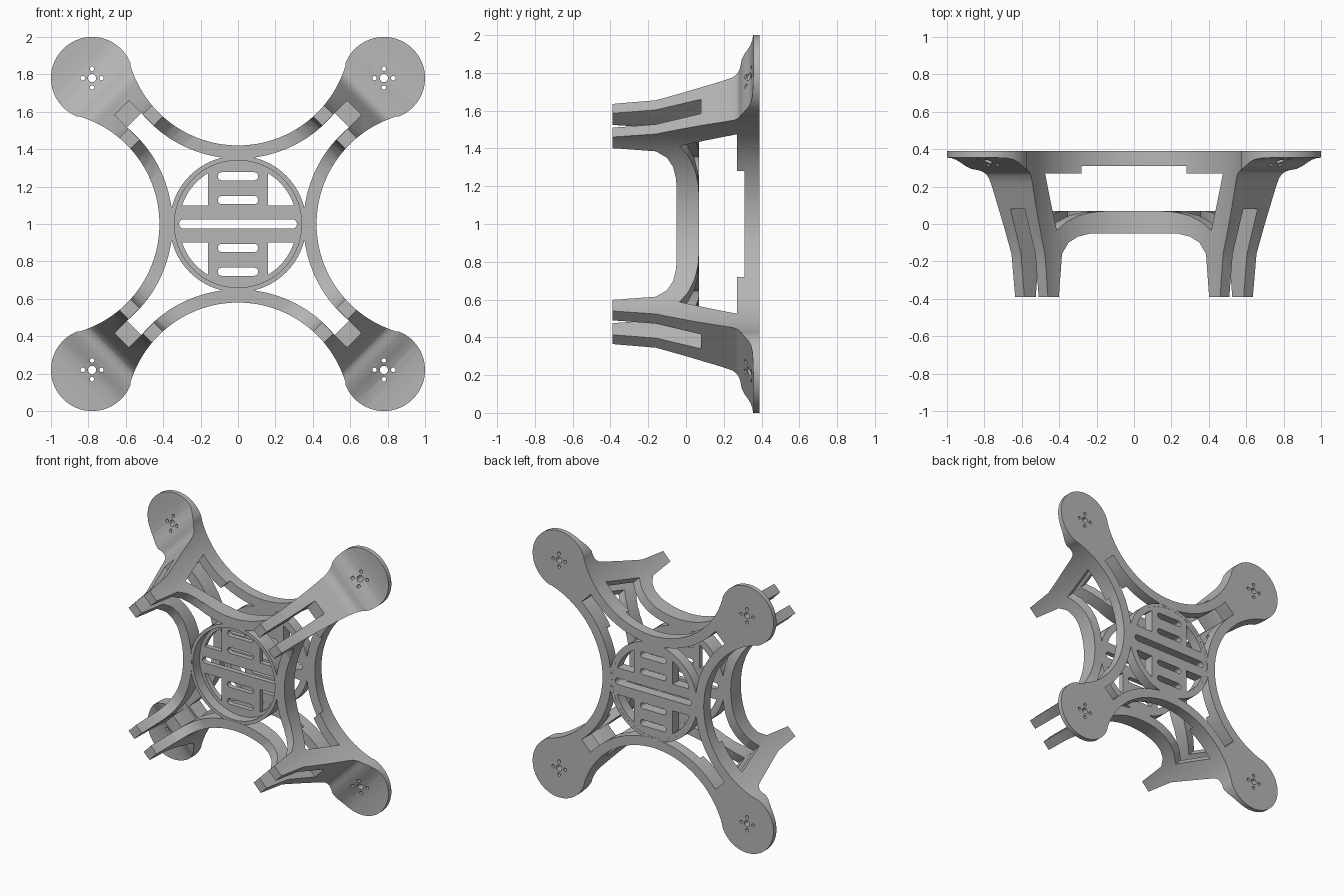
import bpy, bmesh, math
from math import sin, cos, pi, radians, sqrt

cube = bpy.data.objects.get("Cube")
if cube:
    bpy.data.objects.remove(cube)

# Single grey plastic
grey = bpy.data.materials.new("grey plastic")
grey.use_nodes = True
colour = (0.47, 0.47, 0.47, 1)
grey.diffuse_color = colour
grey.node_tree.nodes["Principled BSDF"].inputs["Base Color"].default_value = colour

MID = 1.0            # height of the frame's centre
MOTOR = 0.78         # motor pad centre along x and z
BACK = 0.39


def arc(cx, cz, r, a0, a1, n):
    """Points along an arc, angles in degrees."""
    return [(cx + r * cos(radians(a0 + (a1 - a0) * i / n)),
             cz + r * sin(radians(a0 + (a1 - a0) * i / n))) for i in range(n + 1)]


def circle(cx, cz, r, n=32):
    return arc(cx, cz, r, 0, 360, n)[:-1]


def swap(points):
    """Mirror a path over the diagonal, reversed so that it continues."""
    return [(b, a) for a, b in reversed(points)]


def add_prism(bm, points, place, t0, t1):
    """Extrude an outline from t0 to t1, with place() mapping it into space."""
    low = [bm.verts.new(place(a, b, t0)) for a, b in points]
    high = [bm.verts.new(place(a, b, t1)) for a, b in points]
    bm.faces.new(low)
    bm.faces.new(list(reversed(high)))
    n = len(points)
    for i in range(n):
        j = (i + 1) % n
        bm.faces.new((low[j], low[i], high[i], high[j]))


def flat(a, b, t):
    return (a, t, b)


def diagonal(d, y, w):
    return ((d - w) / sqrt(2), y, (d + w) / sqrt(2))


def make_object(name, prisms):
    bm = bmesh.new()
    for p in prisms:
        add_prism(bm, *p)
    bmesh.ops.recalc_face_normals(bm, faces=bm.faces)
    mesh = bpy.data.meshes.new(name)
    bm.to_mesh(mesh)
    bm.free()
    mesh.materials.append(grey)
    obj = bpy.data.objects.new(name, mesh)
    obj.location.z = MID
    bpy.context.collection.objects.link(obj)
    return obj


def select_only(obj):
    bpy.ops.object.select_all(action="DESELECT")
    obj.select_set(True)
    bpy.context.view_layer.objects.active = obj


def boolean(obj, cutter, operation):
    select_only(obj)
    mod = obj.modifiers.new("cut", "BOOLEAN")
    mod.operation = operation
    mod.solver = "EXACT"
    mod.object = cutter
    bpy.context.view_layer.update()
    bpy.ops.object.modifier_apply(modifier=mod.name)
    bpy.data.objects.remove(cutter)


# Quarter outline: concave rail edges, round motor pad, gap between the rails
RAIL, OUTER, INNER = 1.02, 0.6, 0.67
tangent = math.degrees(math.atan2(MOTOR - RAIL, MOTOR))
rail_edge = arc(0, RAIL, OUTER, -90, tangent, 28)
pad_edge = arc(MOTOR, MOTOR, 0.22, 180 + tangent, -90 - tangent, 48)[1:-1]
gap_edge = arc(0, RAIL, INNER, -90, -39.5, 20)
outline = rail_edge + pad_edge + swap(rail_edge) + swap(swap(swap(gap_edge)))[::-1][::-1]
outline = rail_edge + pad_edge + swap(rail_edge)
outline += [(b, a) for a, b in gap_edge] + gap_edge[::-1]
frame = make_object("frame", [(outline, flat, -0.6, 0.6)])

# Section along the diagonal: back frame, pad, leg, foot, arched front rail
section = [
    (0.1, BACK), (1.5, BACK), (1.5, 0.357), (1.25, 0.356), (1.17, 0.352),
    (1.124, 0.343), (1.09, 0.328), (1.058, 0.31), (1.025, 0.295), (0.99, 0.287),
    (0.972, 0.281), (0.955, 0.27), (0.938, 0.25), (0.919, 0.2), (0.887, 0.1),
    (0.8, -0.16), (0.775, -BACK), (0.69, -BACK), (0.668, -0.16),
    (0.624, -0.1), (0.567, -0.068), (0.5, -0.052), (0.4, -0.05), (0.1, -0.05),
    (0.1, 0.07), (0.4, 0.07), (0.48, 0.064), (0.56, 0.045), (0.64, 0.01),
    (0.705, -0.035), (0.798, 0.27), (0.545, 0.27), (0.545, 0.31), (0.1, 0.31)]
boolean(frame, make_object("section_cutter", [(section, diagonal, -1, 1)]), "INTERSECT")

# Slot splitting the two feet, and the motor mounting holes
slot = [(0.7, -0.6), (1.0, -0.6), (1.0, 0.08), (0.7, 0.08)]
cuts = [(slot, diagonal, -0.054, 0.054),
        (circle(MOTOR, MOTOR, 0.022, 20), flat, 0.2, 0.6)]
for k in range(4):
    x, z = MOTOR + 0.05 * cos(k * pi / 2), MOTOR + 0.05 * sin(k * pi / 2)
    cuts.append((circle(x, z, 0.012, 14), flat, 0.2, 0.6))
boolean(frame, make_object("hole_cutter", cuts), "DIFFERENCE")

# Drop the seam faces, then mirror the quarter into the whole frame
bm = bmesh.new()
bm.from_mesh(frame.data)
seam = [f for f in bm.faces
        if all(abs(v.co.x) < 1e-4 for v in f.verts)
        or all(abs(v.co.z) < 1e-4 for v in f.verts)]
bmesh.ops.delete(bm, geom=seam, context="FACES")
bm.to_mesh(frame.data)
bm.free()
select_only(frame)
bpy.ops.object.shade_smooth_by_angle(angle=radians(32))
mirror = frame.modifiers.new("mirror", "MIRROR")
mirror.use_axis = (True, False, True)


def plate(name, loops, y0, y1):
    """Flat plate with holes: nested outlines filled and extruded."""
    curve = bpy.data.curves.new(name, "CURVE")
    curve.dimensions = "2D"
    curve.fill_mode = "BOTH"
    curve.extrude = (y1 - y0) / 2
    for loop in loops:
        spline = curve.splines.new("POLY")
        spline.points.add(len(loop) - 1)
        for point, (a, b) in zip(spline.points, loop):
            point.co = (a, b, 0, 1)
        spline.use_cyclic_u = True
    curve.materials.append(grey)
    obj = bpy.data.objects.new(name, curve)
    obj.location = (0, (y0 + y1) / 2, MID)
    obj.rotation_euler.x = pi / 2
    bpy.context.collection.objects.link(obj)
    select_only(obj)
    bpy.ops.object.convert(target="MESH")
    bpy.ops.object.shade_smooth_by_angle(angle=radians(32))


def pill(cz, half, r):
    return arc(half - r, cz, r, -90, 90, 10) + arc(r - half, cz, r, 90, 270, 10)


# Hub outlines: four corner windows, one long slot and four short slots
window_r, col, bar = 0.315, 0.16, 0.1
a0 = math.degrees(math.asin(bar / window_r))
a1 = math.degrees(math.acos(col / window_r))
window = [(col, bar)] + arc(0, 0, window_r, a0, a1, 14)
hub = [circle(0, 0, 0.345, 72), pill(0, 0.315, 0.024)]
hub += [[(sx * a, sz * b) for a, b in window] for sx in (1, -1) for sz in (1, -1)]
hub += [pill(z, 0.108, 0.022) for z in (0.255, 0.128, -0.128, -0.255)]
rim = [circle(0, 0, 0.365, 72), circle(0, 0, 0.34, 72)]

plate("front_hub_plate", hub, 0.03, 0.068)
plate("front_hub_rim", rim, -0.048, 0.069)
plate("back_hub_plate", hub, 0.312, 0.388)
plate("back_hub_rim", rim, 0.311, 0.389)
